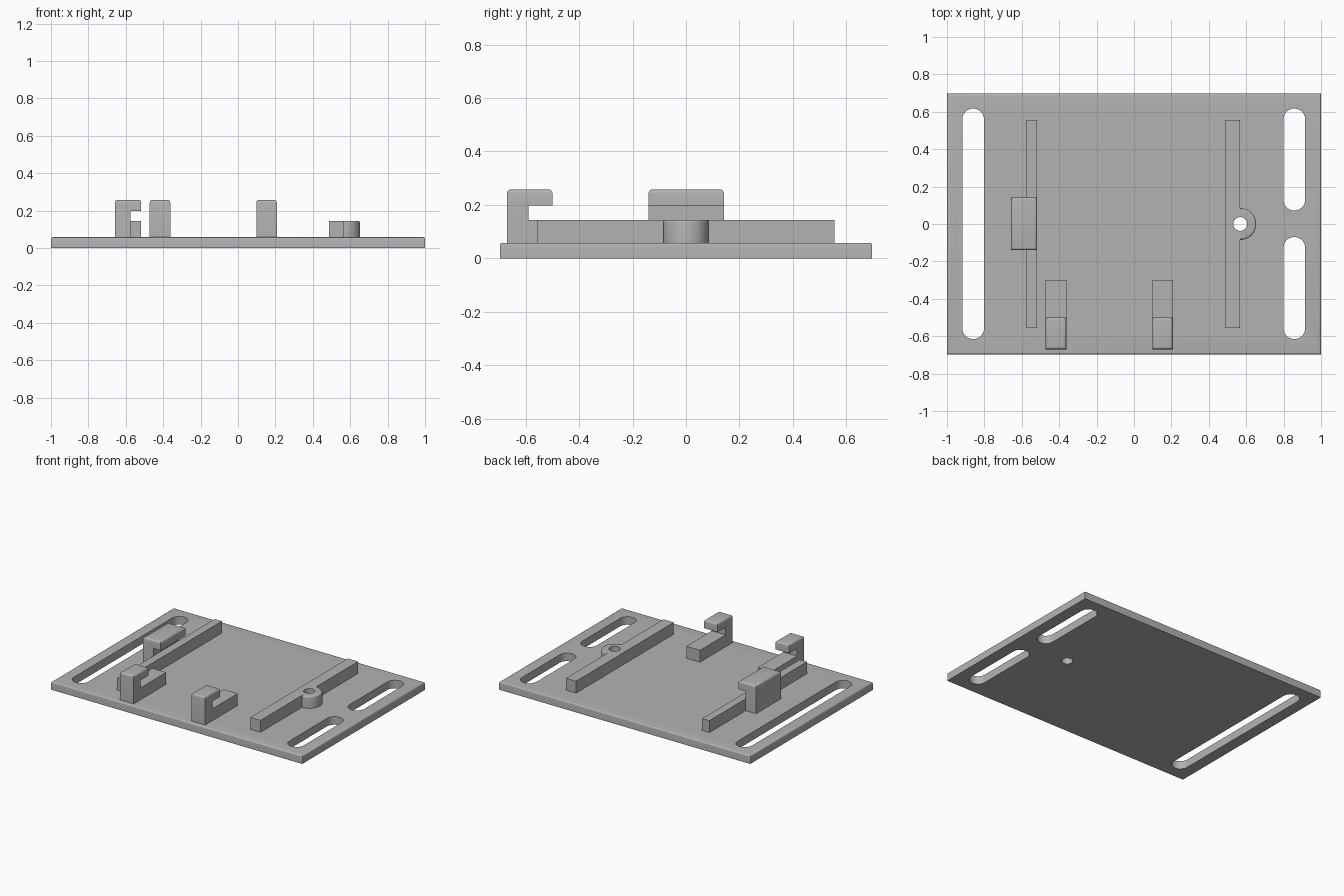
import bpy, bmesh
from math import sin, cos, pi
from mathutils import Vector

if "Cube" in bpy.data.objects:
    bpy.data.objects.remove(bpy.data.objects["Cube"])

PLATE = 0.058     # top of the base plate
RAIL = 0.144      # top of rails and hook feet
LIP = 0.198       # underside of the hook lips
HOOK = 0.258      # top of the hooks

grey = bpy.data.materials.new("mid grey")
grey.use_nodes = True
colour = (0.45, 0.45, 0.45, 1)
grey.diffuse_color = colour
grey.node_tree.nodes["Principled BSDF"].inputs["Base Color"].default_value = colour


def arc(cx, cy, r, start, end, n):
    return [(cx + r * cos(start + (end - start) * i / n),
             cy + r * sin(start + (end - start) * i / n)) for i in range(n + 1)]


def box_outline(x0, x1, y0, y1):
    return [(x0, y0), (x1, y0), (x1, y1), (x0, y1)]


def prism(name, outline, place, low, high, fillet=0, rounded=None):
    """Extrude a 2D outline; place(u, v, w) maps it to space.
    Top edges accepted by rounded() get a fillet."""
    bm = bmesh.new()
    base = bm.faces.new([bm.verts.new(place(u, v, low)) for u, v in outline])
    shift = Vector(place(0, 0, high)) - Vector(place(0, 0, low))
    made = bmesh.ops.extrude_face_region(bm, geom=[base], use_keep_orig=True)["geom"]
    bmesh.ops.translate(bm, vec=shift, verts=[v for v in made if isinstance(v, bmesh.types.BMVert)])
    bmesh.ops.recalc_face_normals(bm, faces=bm.faces)
    if fillet:
        top = max(v.co.z for v in bm.verts)
        edges = [e for e in bm.edges if all(v.co.z > top - 1e-4 for v in e.verts)
                 and (rounded is None or rounded(e))]
        bmesh.ops.bevel(bm, geom=edges, offset=fillet, segments=4, profile=0.5, affect='EDGES')
    mesh = bpy.data.meshes.new(name)
    bm.to_mesh(mesh)
    bm.free()
    mesh.materials.append(grey)
    obj = bpy.data.objects.new(name, mesh)
    bpy.context.collection.objects.link(obj)
    return obj


def upright(u, v, w):
    return (u, v, w)


def along_x(u, v, w):
    return (w, u, v)


def along_y(u, v, w):
    return (u, w, v)


def cut(obj, cutter):
    mod = obj.modifiers.new("cut", 'BOOLEAN')
    mod.operation = 'DIFFERENCE'
    mod.solver = 'EXACT'
    mod.object = cutter
    bpy.context.view_layer.objects.active = obj
    bpy.ops.object.modifier_apply(modifier=mod.name)


# Base plate with rounded upper rim
plate = prism("base_plate", box_outline(-1, 1, -0.697, 0.697), upright, 0, PLATE, 0.01)

# Rails, the right-hand one carrying a half-round screw boss
left_rail = prism("narrow_rail", box_outline(-0.575, -0.518, -0.555, 0.555), upright, PLATE, RAIL)
BX, BR = 0.568, 0.085
boss_outline = ([(0.487, -0.555), (BX, -0.555)]
                + arc(BX, 0, BR, -pi / 2, pi / 2, 32)
                + [(BX, 0.555), (0.487, 0.555)])
boss_rail = prism("wide_rail_with_boss", boss_outline, upright, PLATE, RAIL, 0.01,
                  lambda e: all(abs(v.co.xy.length_squared - 2 * BX * v.co.x + BX ** 2 - BR ** 2) < 1e-4
                                for v in e.verts) and e.calc_length() < 0.03)

# Slots through the plate and the screw hole through boss and plate
for x, y0, y1 in ((-0.86, -0.615, 0.617), (0.857, 0.072, 0.617), (0.857, -0.615, -0.07)):
    r = 0.058
    outline = arc(x, y1 - r, r, 0, pi, 24) + arc(x, y0 + r, r, pi, 2 * pi, 24)
    cutter = prism("slot_cutter", outline, upright, -0.1, 0.2)
    cut(plate, cutter)
    bpy.data.objects.remove(cutter)
hole = prism("hole_cutter", arc(BX, 0, 0.037, 0, 2 * pi, 32)[:-1], upright, -0.1, 0.3)
cut(plate, hole)
cut(boss_rail, hole)
bpy.data.objects.remove(hole)

# Front hooks: foot, column and lip as one side profile
front_profile = [(-0.67, PLATE), (-0.30, PLATE), (-0.30, RAIL), (-0.59, RAIL),
                 (-0.59, LIP), (-0.50, LIP), (-0.50, HOOK), (-0.67, HOOK)]
hooks = [prism(name, front_profile, along_x, x, x + 0.11, 0.015)
         for name, x in (("front_hook_right", -0.472), ("front_hook_left", 0.098))]

# Side clip reaching over the narrow rail
side_profile = [(-0.658, PLATE), (-0.575, PLATE), (-0.575, LIP),
                (-0.518, LIP), (-0.518, HOOK), (-0.658, HOOK)]
clip = prism("side_clip", side_profile, along_y, -0.14, 0.142, 0.015)

# Smooth curved walls, keep corners sharp
bpy.ops.object.select_all(action='DESELECT')
for obj in [plate, left_rail, boss_rail, clip] + hooks:
    obj.select_set(True)
bpy.context.view_layer.objects.active = plate
bpy.ops.object.shade_smooth_by_angle(angle=0.55)
